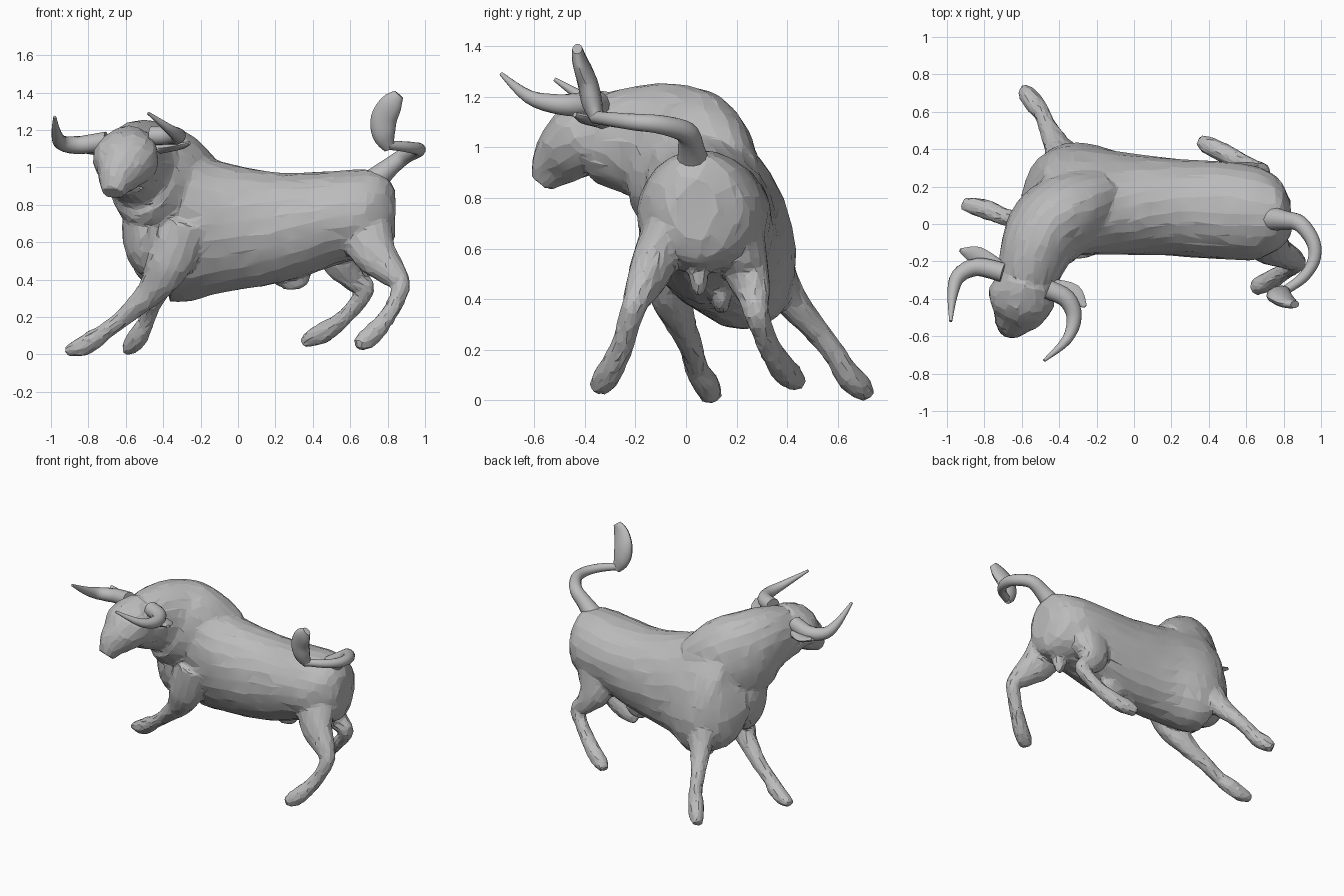
import bpy, bmesh, math, random
from mathutils import Vector

random.seed(4)
cube = bpy.data.objects.get("Cube")
if cube:
    bpy.data.objects.remove(cube, do_unlink=True)

# One clay grey for the whole figure
colour = (0.5, 0.5, 0.5, 1)
grey = bpy.data.materials.new("clay_grey")
grey.use_nodes = True
grey.diffuse_color = colour
grey.node_tree.nodes["Principled BSDF"].inputs["Base Color"].default_value = colour


def spline(rows, steps):
    """Smoothly resample rows of numbers with a Catmull-Rom spline."""
    result = []
    last = len(rows) - 1
    for i in range(last):
        p, q, r, s = (rows[max(0, min(last, i + k))] for k in (-1, 0, 1, 2))
        for step in range(steps):
            t = step / steps
            result.append([b + 0.5 * t * (c - a + t * (2 * a - 5 * b + 4 * c - d + t * (3 * (b - c) + d - a)))
                           for a, b, c, d in zip(p, q, r, s)])
    result.append(list(rows[last]))
    return result


def finish(bm, name):
    bmesh.ops.recalc_face_normals(bm, faces=bm.faces)
    mesh = bpy.data.meshes.new(name)
    bm.to_mesh(mesh)
    bm.free()
    mesh.materials.append(grey)
    obj = bpy.data.objects.new(name, mesh)
    bpy.context.collection.objects.link(obj)
    return obj


def loft(name, rows, ref, sides=16, steps=4):
    """Skin elliptical rings: x, y, z, side radius, up radius, optional lean."""
    rows = spline(rows, steps)
    points = [Vector(row[:3]) for row in rows]
    bm = bmesh.new()
    rings = []
    for i, row in enumerate(rows):
        tangent = (points[min(i + 1, len(points) - 1)] - points[max(i - 1, 0)]).normalized()
        guide = Vector(ref)
        if len(row) > 5:
            guide.y += row[5]
        side = tangent.cross(guide).normalized()
        up = side.cross(tangent)
        ring = []
        for k in range(sides):
            angle = math.tau * k / sides
            offset = side * row[3] * math.cos(angle) + up * row[4] * math.sin(angle)
            ring.append(bm.verts.new(points[i] + offset))
        rings.append(ring)
    for low, high in zip(rings, rings[1:]):
        for k in range(sides):
            j = (k + 1) % sides
            bm.faces.new((low[k], low[j], high[j], high[k]))
    bm.faces.new(rings[0])
    bm.faces.new(rings[-1])
    return finish(bm, name)


def taper(points, start, end, power):
    """Add round radii that shrink from start to end along the path."""
    rows = []
    for i, point in enumerate(points):
        radius = start + (end - start) * (i / (len(points) - 1)) ** power
        rows.append((*point, radius, radius))
    return rows


def blob(name, centre, radii):
    bm = bmesh.new()
    bmesh.ops.create_icosphere(bm, subdivisions=3, radius=1)
    for v in bm.verts:
        v.co = Vector(c + r * p for c, r, p in zip(centre, radii, v.co))
    return finish(bm, name)


def activate(obj):
    bpy.ops.object.select_all(action="DESELECT")
    obj.select_set(True)
    bpy.context.view_layer.objects.active = obj


def sculpt(obj, detail, ratio, roughness):
    """Fuse overlapping volumes, soften the joins and reduce to facets."""
    activate(obj)
    remesh = obj.modifiers.new("fuse", "REMESH")
    remesh.mode = "VOXEL"
    remesh.voxel_size = detail
    soften = obj.modifiers.new("soften", "SMOOTH")
    soften.factor = 0.5
    soften.iterations = 4
    facets = obj.modifiers.new("facets", "DECIMATE")
    facets.ratio = ratio
    for modifier in [m.name for m in obj.modifiers]:
        bpy.ops.object.modifier_apply(modifier=modifier)
    for v in obj.data.vertices:
        v.co += v.normal * random.uniform(-roughness, roughness)
    bpy.ops.object.shade_smooth_by_angle(angle=math.radians(9))


UP, ACROSS, SKEW = (0, 0, 1), (0, 1, 0), (1, 1, 1)

# Trunk, rump first, leaning over towards the chest
trunk = loft("bull_body", [
    (.84, .04, .75, .08, .12, 0),
    (.79, .04, .75, .17, .21, 0),
    (.68, .05, .75, .24, .24, 0),
    (.5, .07, .73, .26, .25, 0),
    (.2, .09, .68, .26, .3, -.1),
    (-.1, .11, .68, .27, .36, -.3),
    (-.25, .13, .69, .27, .43, -.4),
    (-.37, .14, .7, .26, .43, -.4),
    (-.47, .13, .69, .2, .34, -.4),
    (-.58, .1, .7, .05, .1, -.3)], UP, sides=24)

# Neck and crest, sweeping from the withers to behind the jaw
neck = loft("neck", [
    (-.22, .13, .79, .17, .26),
    (-.35, .06, .88, .22, .3),
    (-.46, -.03, .96, .22, .3),
    (-.53, -.15, 1.02, .19, .24),
    (-.59, -.36, 1.03, .15, .17)], UP, sides=24)

# Head, from the poll down to the nose
head = loft("head", [
    (-.57, -.29, 1.07, .15, .16),
    (-.6, -.39, 1.04, .18, .16),
    (-.62, -.46, .99, .15, .13),
    (-.65, -.52, .93, .1, .1),
    (-.67, -.57, .86, .06, .05)], UP)

# Legs share one thickness profile, from shoulder or hip down to the hoof
thickness = (.15, .12, .075, .05, .044, .054, .05, .025)
leg_paths = {
    "front_right_leg": [
        (-.29, -.08, .7), (-.37, -.08, .48), (-.47, -.03, .33), (-.6, .02, .21),
        (-.7, .04, .13), (-.77, .07, .08), (-.84, .09, .04), (-.92, .11, .02)],
    "front_left_leg": [
        (-.29, .25, .7), (-.36, .34, .52), (-.41, .42, .39), (-.46, .52, .27),
        (-.49, .59, .18), (-.53, .64, .1), (-.57, .69, .05), (-.6, .72, .02)],
    "hind_right_leg": [
        (.67, -.06, .68), (.73, -.13, .54), (.83, -.18, .43), (.87, -.21, .36),
        (.81, -.25, .22), (.73, -.3, .12), (.67, -.33, .07), (.63, -.34, .05)],
    "hind_left_leg": [
        (.58, .2, .66), (.56, .24, .51), (.62, .27, .41), (.68, .28, .34),
        (.58, .33, .21), (.48, .38, .13), (.4, .42, .09), (.35, .44, .06)]}
parts = [neck, head]
for name, path in leg_paths.items():
    rows = [(*point, wide, .02 + .58 * wide) for point, wide in zip(path, thickness)]
    parts.append(loft(name, rows, ACROSS))

# Chest, sheath and scrotum
parts.append(blob("chest", (-.49, .01, .68), (.13, .17, .26)))
parts.append(blob("sheath", (.29, .14, .42), (.1, .04, .08)))
parts.append(blob("scrotum", (.69, .05, .52), (.05, .04, .11)))

# Fuse everything into one skin
activate(trunk)
for part in parts:
    part.select_set(True)
bpy.ops.object.join()
sculpt(trunk, detail=.013, ratio=.08, roughness=.003)

# Horns, ears, and the tail curling over the rump with its tuft
right_horn = [(-.7, -.26, 1.14), (-.84, -.23, 1.12), (-.94, -.28, 1.13), (-.97, -.38, 1.18), (-.98, -.52, 1.27)]
left_horn = [(-.46, -.35, 1.17), (-.36, -.4, 1.17), (-.32, -.5, 1.17), (-.36, -.62, 1.2), (-.48, -.73, 1.29)]
tail = [(.72, .03, .92), (.81, .02, 1), (.89, 0, 1.06), (.96, -.1, 1.09),
        (.96, -.2, 1.1), (.9, -.29, 1.11), (.8, -.36, 1.12)]
details = [
    loft("right_horn", taper(right_horn, .052, .008, 2), SKEW, sides=12),
    loft("left_horn", taper(left_horn, .052, .008, 2), SKEW, sides=12),
    loft("right_ear", [
        (-.72, -.22, 1.09, .03, .03), (-.84, -.17, 1.1, .05, .02), (-.93, -.14, 1.13, .01, .01)], UP, sides=8),
    loft("left_ear", [
        (-.44, -.32, 1.1, .03, .03), (-.33, -.38, 1.11, .06, .02), (-.26, -.44, 1.13, .01, .01)], UP, sides=8),
    loft("tail", taper(tail, .07, .025, .5), SKEW, sides=12),
    loft("tail_tuft", [
        (.81, -.35, 1.1, .03, .02), (.78, -.37, 1.17, .06, .04), (.78, -.39, 1.26, .07, .04),
        (.82, -.42, 1.34, .06, .03), (.86, -.43, 1.39, .03, .02)], ACROSS, sides=12)]
for obj in details:
    activate(obj)
    bpy.ops.object.shade_smooth_by_angle(angle=math.radians(50))
